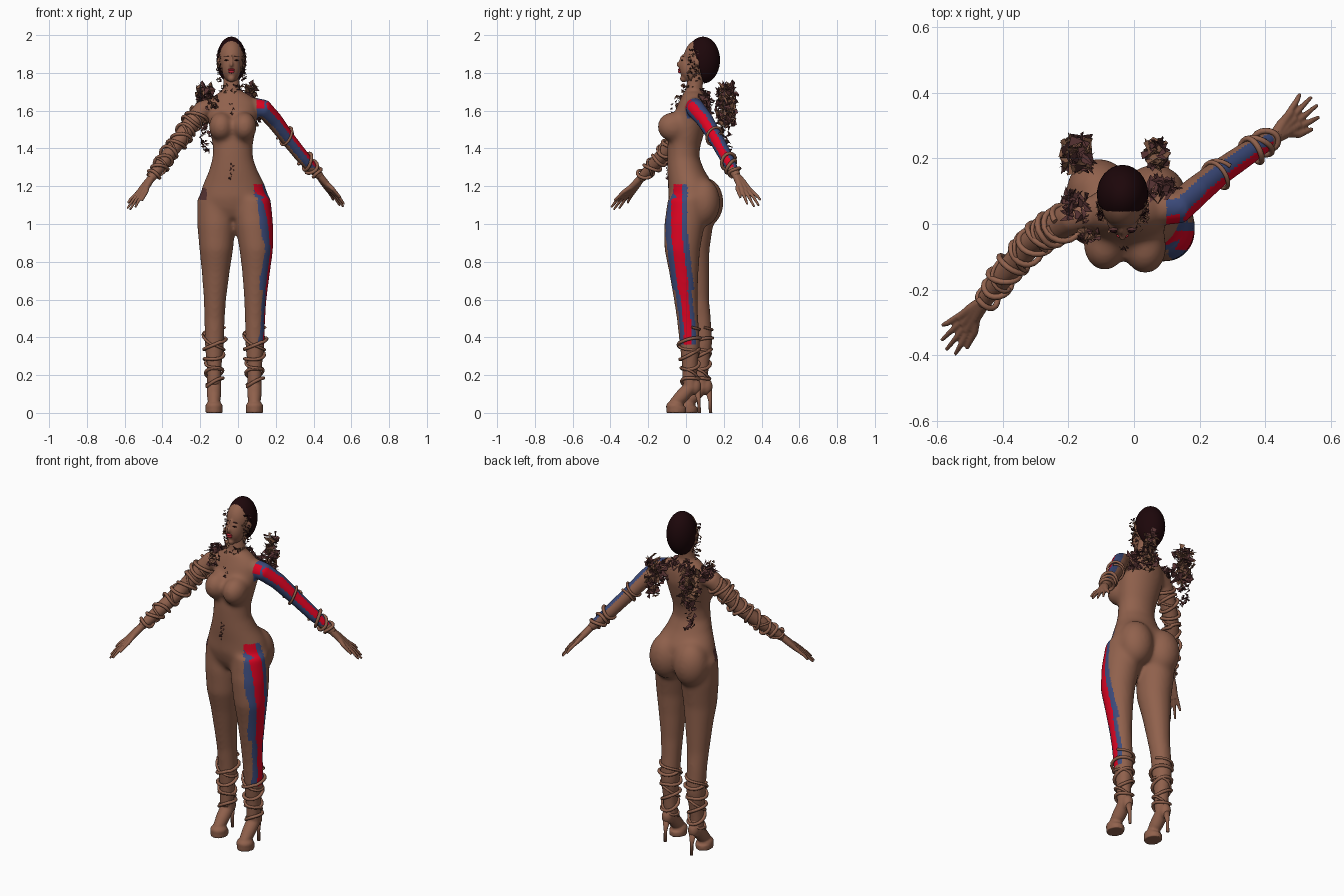
import bpy, bmesh, math, random
from mathutils import Vector, Matrix

random.seed(7)
if "Cube" in bpy.data.objects:
    bpy.data.objects.remove(bpy.data.objects["Cube"])


def material(name, rgb):
    m = bpy.data.materials.new(name)
    m.use_nodes = True
    m.diffuse_color = (*rgb, 1)
    m.node_tree.nodes["Principled BSDF"].inputs["Base Color"].default_value = (*rgb, 1)
    return m


SKIN = material("brown skin", (0.28, 0.12, 0.073))
RED = material("stripe red", (0.72, 0.001, 0.016))
BLUE = material("stripe blue", (0.045, 0.07, 0.2))
HAIR = material("dark hair", (0.012, 0.002, 0.003))
TATTER = material("tattered maroon", (0.095, 0.033, 0.033))
TAN = material("tattered tan", (0.21, 0.095, 0.055))
LIPS = material("lip red", (0.45, 0.02, 0.035))


def add_object(name, mesh, *mats, smooth=True):
    for m in mats:
        mesh.materials.append(m)
    if smooth:
        mesh.polygons.foreach_set("use_smooth", [True] * len(mesh.polygons))
    ob = bpy.data.objects.new(name, mesh)
    bpy.context.collection.objects.link(ob)
    return ob


def from_bmesh(name, bm):
    mesh = bpy.data.meshes.new(name)
    bm.to_mesh(mesh)
    bm.free()
    return mesh


def loft(name, rings, sides=28):
    """Closed skin over horizontal ellipses (x, y, z, rx, ry)."""
    bm = bmesh.new()
    loops = []
    for x, y, z, rx, ry in rings:
        angles = [math.tau * i / sides for i in range(sides)]
        loops.append([bm.verts.new((x + rx * math.cos(a), y + ry * math.sin(a), z)) for a in angles])
    for low, high in zip(loops, loops[1:]):
        for i in range(sides):
            j = (i + 1) % sides
            bm.faces.new((low[i], low[j], high[j], high[i]))
    bm.faces.new(loops[0][::-1])
    bm.faces.new(loops[-1])
    return from_bmesh(name, bm)


def ball(name, centre, radii, tilt=0):
    bm = bmesh.new()
    bmesh.ops.create_uvsphere(bm, u_segments=32, v_segments=20, radius=1)
    bm.transform(Matrix.Translation(centre) @ Matrix.Rotation(tilt, 4, "X") @ Matrix.Diagonal((*radii, 1)))
    return from_bmesh(name, bm)


def baked(ob):
    """Evaluate curves or modifiers into a plain mesh and drop the source."""
    deps = bpy.context.evaluated_depsgraph_get()
    mesh = bpy.data.meshes.new_from_object(ob.evaluated_get(deps))
    bpy.data.objects.remove(ob)
    return mesh


def tube(name, points, radii, sides=3):
    curve = bpy.data.curves.new(name, "CURVE")
    curve.dimensions = "3D"
    curve.bevel_depth = 1
    curve.bevel_resolution = sides
    curve.use_fill_caps = True
    spline = curve.splines.new("POLY")
    spline.points.add(len(points) - 1)
    for p, co, r in zip(spline.points, points, radii):
        p.co = (*co, 1)
        p.radius = r
    ob = bpy.data.objects.new(name, curve)
    bpy.context.collection.objects.link(ob)
    return baked(ob)


def merged(name, parts, voxel, rounds):
    """Fuse overlapping parts into one smooth surface."""
    bm = bmesh.new()
    for part in parts:
        bm.from_mesh(part)
    ob = add_object(name, from_bmesh(name, bm))
    rem = ob.modifiers.new("fuse", "REMESH")
    rem.mode, rem.voxel_size = "VOXEL", voxel
    soft = ob.modifiers.new("soften", "SMOOTH")
    soft.factor, soft.iterations = 0.5, rounds
    mesh = baked(ob)
    mesh.materials.clear()
    return mesh


def along(path, t):
    """Point, radius and direction at fraction t of a path of (x, y, z, r)."""
    s = min(t * (len(path) - 1), len(path) - 1.001)
    i = int(s)
    a, b = Vector(path[i]), Vector(path[i + 1])
    p = a.lerp(b, s - i)
    return p.xyz, p.w, (b.xyz - a.xyz).normalized()


def coil(name, path, start, end, turns, thick):
    """Irregular vine wound around a limb."""
    pts, steps = [], int(turns * 18)
    for k in range(steps + 1):
        p, r, d = along(path, start + (end - start) * k / steps)
        u = d.cross(Vector((0.3, -0.9, 0.2))).normalized()
        v = d.cross(u)
        a = math.tau * turns * k / steps
        out = r + thick * (0.2 + 0.9 * math.sin(a * 0.37) ** 2)
        pts.append(p + out * (u * math.cos(a) + v * math.sin(a)) + d * 0.012 * math.sin(a * 1.3))
    add_object(name, tube(name, pts, [thick] * len(pts), 2), SKIN)


# Limb paths: x, y, z, radius
arms = {
    "left": [(.07, .045, 1.622, .05), (.135, .05, 1.61, .051), (.19, .1, 1.55, .046), (.265, .16, 1.45, .04),
             (.345, .215, 1.35, .037), (.435, .27, 1.25, .024)],
    "right": [(-.13, .035, 1.622, .05), (-.19, .02, 1.603, .05), (-.25, -.015, 1.53, .046), (-.32, -.065, 1.43, .04),
              (-.395, -.155, 1.33, .037), (-.465, -.245, 1.235, .024)],
}
legs = {
    "left": [(.073, .01, 1.14, .1), (.085, -.008, 1.0, .102), (.097, -.02, .865, .09), (.096, -.012, .75, .075),
             (.092, -.002, .6, .06), (.09, .008, .5, .055), (.09, .02, .37, .053), (.088, .02, .25, .041),
             (.087, .02, .14, .038)],
    "right": [(-.117, .045, 1.14, .1), (-.115, .037, 1.0, .102), (-.115, .03, .865, .09), (-.118, .045, .75, .075),
              (-.122, .06, .6, .06), (-.124, .075, .5, .055), (-.125, .085, .37, .053), (-.126, .08, .25, .041),
              (-.127, .075, .14, .038)],
}

# Torso, bust, hips and legs are softened together, then arms and neck join
trunk = [loft("torso", [
    (-.02, .025, 1.03, .12, .08), (-.02, .03, 1.08, .18, .11), (-.021, .03, 1.14, .185, .125),
    (-.022, .025, 1.21, .164, .12), (-.025, .0, 1.28, .13, .1), (-.028, -.015, 1.35, .108, .086),
    (-.028, -.012, 1.41, .106, .088), (-.028, .005, 1.49, .12, .095), (-.028, .025, 1.57, .134, .095),
    (-.028, .038, 1.64, .132, .079), (-.03, .04, 1.675, .105, .064), (-.033, .04, 1.705, .06, .05)])]
limbs = [loft("neck", [(-.033, .04, 1.66, .06, .05), (-.035, .042, 1.71, .047, .045),
                       (-.035, .048, 1.75, .043, .043), (-.035, .065, 1.83, .042, .044)])]
for side, bx, by, hx, hy in (("left", .034, -.07, .062, .088), ("right", -.089, -.06, -.108, .105)):
    trunk.append(ball("breast", (bx, by, 1.515), (.066, .083, .078)))
    trunk.append(ball("buttock", (hx, hy, 1.115), (.098, .094, .13)))
    trunk.append(loft("leg", [(x, y, z, r, r * 1.06) for x, y, z, r in reversed(legs[side])]))
    limbs.append(tube("arm", [p[:3] for p in arms[side]], [p[3] for p in arms[side]], 6))
body = merged("body", [merged("trunk", trunk, .0085, 28)] + limbs, .0085, 7)
add_object("body", body, SKIN, RED, BLUE, TATTER)

# Side stripe of the left leg and left arm, and a dark hip patch
arm_path = arms["left"]
for f in body.polygons:
    c, n = f.center, f.normal
    if .36 < c.z < 1.21 and c.x > .085 and n.x > .3:
        middle = -.05 + .06 * min(max((.95 - c.z) / .5, 0), 1)
        off = abs(c.y - middle)
        half = .029 if c.z > .65 else .021
        f.material_index = 1 if off < half and n.x > .5 else 2 if off < half * 2 else 0
    elif c.x > .1 and c.z > 1.3:
        t = min((k / 60 for k in range(61)), key=lambda k: (along(arm_path, k)[0] - c).length)
        p, r, d = along(arm_path, t)
        around = (c - p).normalized()
        across = Vector((1, -.15, -.05))
        across -= d * d.dot(across)
        lean = around.dot(across.normalized())
        f.material_index = 1 if lean > .84 else 2 if lean > -.05 else 0
    elif c.x < -.165 and 1.13 < c.z < 1.19 and c.y < .03 and n.y < -.1:
        f.material_index = 3

# Hands with spread fingers
spread = Vector((-.5, .8, .1)).normalized()
for side, sign in (("left", 1), ("right", -1)):
    wrist = Vector(arms[side][-1][:3])
    reach = Vector((.115 * sign, (.105 if sign > 0 else -.125), -.158))
    hand = [tube("palm", [wrist - reach * .1, wrist + reach * .2 + spread * k * .6, wrist + reach * .48 + spread * k],
                 [.02, .017, .012]) for k in (-.024, 0, .024)]
    for i, length in enumerate((.9, 1, .98, .82)):
        k = i - 1.5
        hand.append(tube("finger", [wrist + reach * .42 + spread * k * .017,
                                    wrist + reach * .72 + spread * k * .026 + Vector((0, 0, .006)),
                                    wrist + reach * length + spread * k * .031], [.0105, .009, .006]))
    hand.append(tube("thumb", [wrist + reach * .1, wrist + reach * .38 - spread * .045,
                               wrist + reach * .66 - spread * .06], [.015, .011, .007]))
    add_object(side + "_hand", merged("hand", hand, .004, 3), SKIN)

# Platform shoes with stiletto heels
for side, x, y in (("left", .087, 0), ("right", -.127, .06)):
    foot = [tube("instep", [(x, y + .02, .2), (x, y + .022, .135), (x, y - .025, .085), (x, y - .065, .045)],
                 [.037, .039, .037, .03], 6),
            ball("heel_cup", (x, y + .045, .14), (.032, .036, .045)),
            ball("toe_box", (x, y - .058, .035), (.046, .048, .03)),
            loft("platform", [(x, y - .052, z, .046, .053) for z in (0, .015, .03)])]
    add_object(side + "_shoe", merged("shoe", foot, .006, 5), SKIN)
    add_object(side + "_heel", loft("heel", [(x, y + .07, 0, .009, .009), (x, y + .068, .06, .009, .009),
                                             (x, y + .058, .13, .022, .02)], 12), SKIN)
    coil(side + "_shin_vine", legs[side], .7, .99, 4, .009)
    coil(side + "_ankle_vine", legs[side], .99, .66, 2.5, .007)

# Arm vines
coil("right_arm_vine", arms["right"], .24, .97, 9, .009)
coil("right_arm_thin_vine", arms["right"], .97, .3, 4, .006)
coil("left_wrist_vine", arms["left"], .8, .97, 3, .009)
coil("left_elbow_vine", arms["left"], .53, .61, 1.5, .007)

# Head, face and hair cap
cx = -.035
head = [ball("skull", (cx, .075, 1.875), (.069, .088, .104)),
        ball("jaw", (cx, .02, 1.822), (.05, .055, .075), .2),
        ball("chin", (cx, -.012, 1.77), (.02, .02, .02)),
        ball("nose", (cx, -.037, 1.845), (.01, .014, .016)),
        ball("nose_bridge", (cx, -.026, 1.868), (.007, .01, .03), -.2)]
head += [ball("ear", (cx + s * .07, .06, 1.855), (.008, .015, .024)) for s in (-1, 1)]
add_object("head", merged("head", head, .006, 4), SKIN)
add_object("upper_lip", ball("upper_lip", (cx, -.034, 1.817), (.019, .009, .006)), LIPS)
add_object("lower_lip", ball("lower_lip", (cx, -.032, 1.806), (.016, .01, .008)), LIPS)
for side, s in (("left", 1), ("right", -1)):
    add_object(side + "_eye", ball("eye", (cx + s * .027, -.021, 1.867), (.012, .006, .003)), HAIR)
    add_object(side + "_brow", ball("brow", (cx + s * .028, -.016, 1.888), (.015, .005, .002)), TATTER)
bm = bmesh.new()
bm.from_mesh(ball("cap", (cx, .09, 1.868), (.078, .09, .124)))
bmesh.ops.bisect_plane(bm, geom=bm.verts[:] + bm.edges[:] + bm.faces[:], plane_co=(cx, .058, 1.87),
                       plane_no=(0, -1, -.28), clear_outer=True)
bmesh.ops.holes_fill(bm, edges=[e for e in bm.edges if e.is_boundary], sides=0)
add_object("hair_cap", from_bmesh("hair_cap", bm), HAIR)


def tatters(name, centre, size, count, flake, mats):
    """Cloud of ragged folded flakes."""
    bm = bmesh.new()
    for _ in range(count):
        p = Vector(centre) + Vector([random.uniform(-1, 1) * s for s in size])
        a, b, c = (Vector([random.uniform(-1, 1) for _ in range(3)]).normalized() * flake for _ in range(3))
        v = [bm.verts.new(q) for q in (p - a, p + b * .6, p + a, p + c)]
        index = random.randrange(len(mats))
        for tri in ((v[0], v[1], v[2]), (v[0], v[2], v[3])):
            bm.faces.new(tri).material_index = index
    add_object(name, from_bmesh(name, bm), *mats, smooth=False)


# Torn hair and cloth scraps
both = (TATTER, TAN)
tatters("right_back_lock", (-.172, .21, 1.635), (.034, .045, .1), 130, .03, both)
tatters("right_back_wisp", (-.17, .21, 1.45), (.03, .03, .07), 30, .018, (TATTER,))
tatters("left_back_lock", (.068, .215, 1.63), (.024, .036, .11), 110, .026, both)
tatters("left_shoulder_scrap", (.085, .105, 1.615), (.04, .03, .06), 50, .027, (TATTER,))
tatters("right_shoulder_scrap", (-.175, .05, 1.65), (.035, .045, .03), 55, .024, (TATTER,))
tatters("right_chest_scrap", (-.135, -.035, 1.64), (.03, .02, .03), 25, .017, both)
tatters("nape_scrap", (cx, .1, 1.68), (.06, .015, .03), 35, .022, (TATTER,))
tatters("collar_scrap", (cx, .01, 1.715), (.06, .03, .022), 45, .012, both)
tatters("chest_scrap", (cx, -.075, 1.58), (.018, .006, .06), 14, .008, (TATTER,))
tatters("navel_scrap", (cx, -.098, 1.27), (.014, .005, .05), 16, .009, (TATTER,))
for side, s in (("left", 1), ("right", -1)):
    tatters(side + "_temple_scrap", (cx + s * .066, .04, 1.84), (.01, .03, .085), 60, .01, (HAIR, TATTER, TAN))
